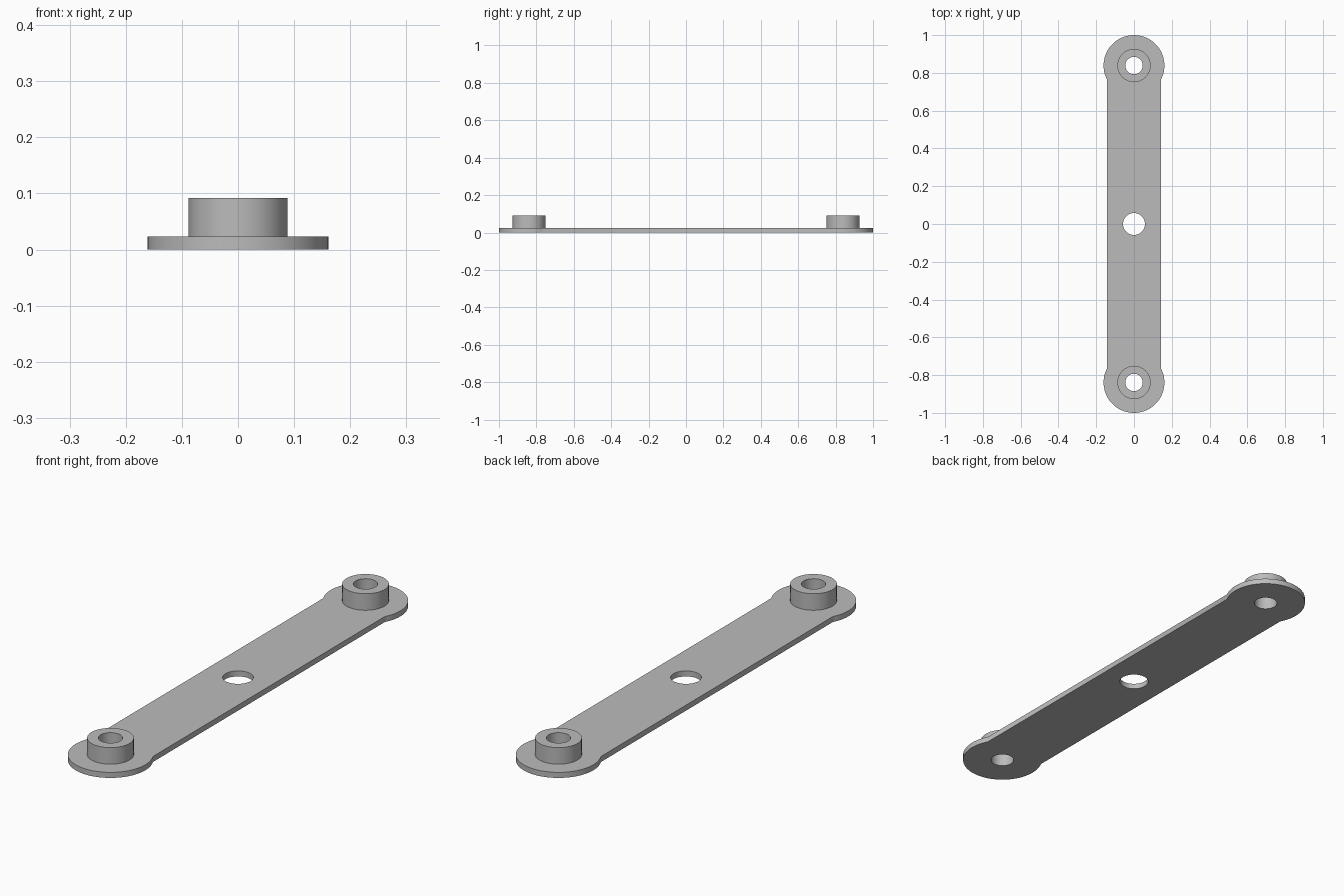
import bpy, bmesh, math

cube = bpy.data.objects.get("Cube")
if cube:
    bpy.data.objects.remove(cube, do_unlink=True)

PLATE_TOP, BOSS_TOP = 0.023, 0.092
END_Y, END_R, HALF_W = 0.839, 0.161, 0.142
BOSS_R, BOLT_R, CENTRE_R = 0.088, 0.046, 0.058

grey = bpy.data.materials.new("plain grey")
grey.use_nodes = True
colour = (0.5, 0.5, 0.5, 1)
grey.diffuse_color = colour
grey.node_tree.nodes["Principled BSDF"].inputs["Base Color"].default_value = colour


def arc(cy, r, start, end, steps):
    angles = [start + (end - start) * i / steps for i in range(steps + 1)]
    return [(r * math.cos(a), cy + r * math.sin(a)) for a in angles]


def circle(cy, r, steps=64):
    return arc(cy, r, 0, math.tau, steps)[:-1]


def extruded(name, loops, z0, z1, bottom=True):
    """Extrude an outline with holes between two heights."""
    bm = bmesh.new()
    rims = {z0: [], z1: []}
    for loop in loops:
        low = [bm.verts.new((x, y, z0)) for x, y in loop]
        high = [bm.verts.new((x, y, z1)) for x, y in loop]
        for i in range(len(loop)):
            j = (i + 1) % len(loop)
            bm.faces.new((low[i], low[j], high[j], high[i]))
            rims[z0].append(bm.edges.get((low[i], low[j])))
            rims[z1].append(bm.edges.get((high[i], high[j])))
    for z in ((z0, z1) if bottom else (z1,)):
        bmesh.ops.triangle_fill(bm, edges=rims[z], use_beauty=True, normal=(0, 0, 1))
    bmesh.ops.recalc_face_normals(bm, faces=bm.faces)
    mesh = bpy.data.meshes.new(name)
    bm.to_mesh(mesh)
    bm.free()
    mesh.materials.append(grey)
    obj = bpy.data.objects.new(name, mesh)
    bpy.context.collection.objects.link(obj)
    bpy.ops.object.select_all(action="DESELECT")
    obj.select_set(True)
    bpy.context.view_layer.objects.active = obj
    bpy.ops.object.shade_smooth_by_angle(angle=math.radians(30))
    return obj


# Flat link plate: straight bar with wider round ends and three holes
neck = math.acos(HALF_W / END_R)
back_end = arc(END_Y, END_R, -neck, math.pi + neck, 64)
front_end = [(-x, -y) for x, y in back_end]
holes = [circle(0, CENTRE_R), circle(END_Y, BOLT_R), circle(-END_Y, BOLT_R)]
extruded("link_plate", [back_end + front_end] + holes, 0, PLATE_TOP)

# Raised bored bosses at both ends
for name, y in (("front_boss", -END_Y), ("back_boss", END_Y)):
    extruded(name, [circle(y, BOSS_R), circle(y, BOLT_R)], PLATE_TOP, BOSS_TOP, bottom=False)
